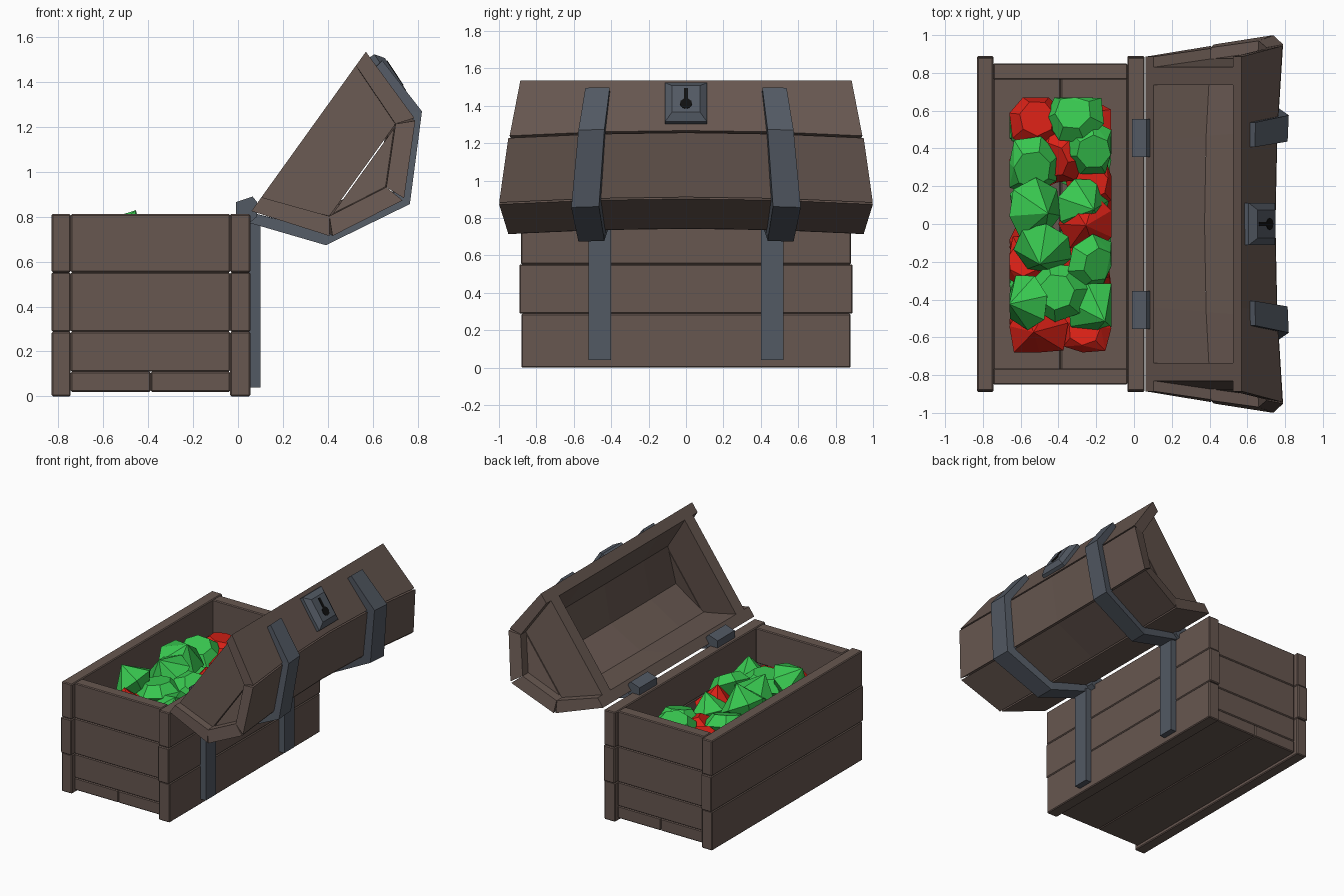
import bpy, bmesh, math, random
from mathutils import Vector, Euler

if "Cube" in bpy.data.objects:
    bpy.data.objects.remove(bpy.data.objects["Cube"])

random.seed(4)


def material(name, rgb):
    m = bpy.data.materials.new(name)
    m.diffuse_color = (*rgb, 1)
    m.use_nodes = True
    m.node_tree.nodes["Principled BSDF"].inputs["Base Color"].default_value = m.diffuse_color
    return m


WOOD = material("wood", (0.135, 0.095, 0.08))
IRON = material("iron", (0.085, 0.10, 0.125))
BLACK = material("dark_hole", (0.005, 0.005, 0.005))
GREEN = material("green_gem", (0.04, 0.58, 0.08))
RED = material("red_gem", (0.7, 0.015, 0.008))


def finish(bm, name, mat):
    bmesh.ops.recalc_face_normals(bm, faces=bm.faces)
    me = bpy.data.meshes.new(name)
    bm.to_mesh(me)
    bm.free()
    me.materials.append(mat)
    ob = bpy.data.objects.new(name, me)
    bpy.context.collection.objects.link(ob)
    return ob


def loft(name, rings, mat):
    """Skin a list of equal-length closed rings and cap both ends."""
    bm = bmesh.new()
    vs = [[bm.verts.new(p) for p in r] for r in rings]
    n = len(rings[0])
    for a, b in zip(vs, vs[1:]):
        for i in range(n):
            j = (i + 1) % n
            bm.faces.new((a[i], a[j], b[j], b[i]))
    bm.faces.new(vs[0])
    bm.faces.new(vs[-1])
    return finish(bm, name, mat)


def box(name, x, y, z, mat, bevel=0.006):
    ring = lambda h: [(x[0], y[0], h), (x[1], y[0], h), (x[1], y[1], h), (x[0], y[1], h)]
    ob = loft(name, [ring(z[0]), ring(z[1])], mat)
    if bevel:
        mod = ob.modifiers.new("edge", "BEVEL")
        mod.width, mod.segments = bevel, 1
    return ob


# Chest body: three rows of planks round a two-plank floor
rows = [(0, 0.288, 0.88), (0.288, 0.552, 0.89), (0.552, 0.812, 0.882)]
for i, (z0, z1, half) in enumerate(rows):
    box(f"long_plank_left_{i}", (-0.83, -0.745), (-half, half), (z0, z1), WOOD)
    box(f"long_plank_right_{i}", (-0.035, 0.055), (-half, half), (z0, z1), WOOD)
    for s in (-1, 1):
        ys = sorted((s * 0.765, s * 0.85))
        box(f"end_plank_{i}", (-0.745, -0.035), ys, (max(z0, 0.11), z1), WOOD)
box("floor_plank_left", (-0.745, -0.388), (-0.85, 0.85), (0.02, 0.11), WOOD)
box("floor_plank_right", (-0.388, -0.035), (-0.85, 0.85), (0.02, 0.11), WOOD)


# Lid space: u along the opening, v outward, turned open about the hinge
def lid_point(u, v, y):
    return Vector((0.06 + 0.583 * u + 0.812 * v, y, 0.825 + 0.812 * u - 0.583 * v))


def flare(v):
    return 0.89 + 0.11 * (max(v, 0) / 0.522) ** 1.6


def warp(u, v, t):
    sag = 0.05 * (1 - t * t) * min(1, max(v, 0) / 0.36)
    return lid_point(u, v - sag, t * flare(v))


def lerp(a, b, f):
    return (a[0] + (b[0] - a[0]) * f, a[1] + (b[1] - a[1]) * f)


OUTER = [(0, 0), (0.115, 0.355), (0.437, 0.522), (0.758, 0.355), (0.874, 0)]
INNER = [(0.076, 0), (0.184, 0.295), (0.437, 0.426), (0.69, 0.295), (0.798, 0)]

# Lid planks, bowed along their length, with narrow grooves between them
for i in range(4):
    a, b = OUTER[i], OUTER[i + 1]
    section = [lerp(a, b, 0.0 if i == 0 else 0.018), lerp(a, b, 1.0 if i == 3 else 0.982),
               INNER[i + 1], INNER[i]]
    end = 1.0 if i in (1, 2) else 0.995
    loft(f"lid_plank_{i}", [[warp(u, v, t * end) for u, v in section]
                            for t in (-1, -0.5, 0, 0.5, 1)], WOOD)

# Lid end panels, each a lower and an upper board
lower = [INNER[0], INNER[1], INNER[3], INNER[4]]
upper = [(INNER[1][0], 0.301), INNER[2], (INNER[3][0], 0.301)]
for s in (-1, 1):
    for name, shape in (("lower", lower), ("upper", upper)):
        loft(f"lid_end_{name}", [[lid_point(u, v, s * (flare(v) - d)) for u, v in shape]
                                 for d in (0.06, 0.155)], WOOD)

# Iron straps over the lid, down the back, and hinge blocks
strap_out = [(-0.05, 0.02), (0.07, 0.39), (0.437, 0.587), (0.804, 0.39), (0.885, 0.09)]
strap_in = [(0.0, 0.02), (0.11, 0.335), (0.437, 0.50), (0.764, 0.335), (0.835, 0.08)]
for s in (-1, 1):
    rings = []
    for o, n in zip(strap_out, strap_in):
        rings.append([warp(*o, s * 0.455), warp(*o, s * 0.6), warp(*n, s * 0.6), warp(*n, s * 0.455)])
    loft("lid_strap", rings, IRON)
    box("body_strap", (0.05, 0.10), sorted((s * 0.40, s * 0.52)), (0.04, 0.78), IRON, 0)
    hinge = [(-0.01, 0.805), (-0.01, 0.865), (0.065, 0.89), (0.085, 0.865), (0.085, 0.80), (0.055, 0.775)]
    loft("hinge", [[(x, s * y, z) for x, z in hinge] for y in (0.355, 0.557)], IRON)

# Lock plate on the lid's front plank
top_edge, low_edge = warp(*OUTER[4], 0), warp(*OUTER[3], 0)
down = (low_edge - top_edge).normalized()
normal = Vector((-down.z, 0, down.x))
if normal.x < 0:
    normal = -normal
origin = top_edge + down * 0.155


def on_lock(y, d, h):
    return origin + Vector((0, y, 0)) + down * d + normal * h


def lock_ring(w, l, h):
    return [on_lock(y * w, d * l, h) for y, d in ((-1, -1), (1, -1), (1, 1), (-1, 1))]


loft("lock_plate", [lock_ring(0.112, 0.125, -0.02), lock_ring(0.112, 0.125, 0.025),
                    lock_ring(0.075, 0.085, 0.055)], IRON)

# Keyhole: round hole with a slot
hole = [(0.033 * math.sin(math.radians(a)), 0.03 + 0.033 * math.cos(math.radians(a)))
        for a in range(-160, 161, 40)]
hole += [(0.011, -0.07), (-0.011, -0.07)]
loft("keyhole", [[on_lock(y, d, h) for y, d in hole] for h in (0.05, 0.058)], BLACK)


# Gems: faceted crown over a pointed base, piled inside the chest
def add_gem(bm, pos, r, rot):
    pts = [Vector((0, 0, -0.95))]
    for i in range(7):
        a = i * math.tau / 7
        c, s = math.cos(a), math.sin(a)
        pts += [Vector((c, s, 0)), Vector((0.6 * c, 0.6 * s, 0.45))]
    verts = []
    for p in pts:
        q = rot.to_matrix() @ (p * r) + Vector(pos)
        q.x = min(-0.12, max(-0.66, q.x))
        q.y = min(0.67, max(-0.68, q.y))
        q.z = max(0.112, q.z)
        verts.append(bm.verts.new(q))
    res = bmesh.ops.convex_hull(bm, input=verts)
    junk = {e for e in res["geom_interior"] + res["geom_unused"] if isinstance(e, bmesh.types.BMVert)}
    bmesh.ops.delete(bm, geom=list(junk), context="VERTS")


greens = [(-0.31, 0.58, 0.66), (-0.55, 0.31, 0.64), (-0.22, 0.40, 0.64), (-0.53, 0.08, 0.69),
          (-0.27, 0.10, 0.58), (-0.48, -0.13, 0.68), (-0.22, -0.20, 0.66), (-0.57, -0.41, 0.70),
          (-0.40, -0.36, 0.66), (-0.20, -0.45, 0.60)]
reds = [(-0.52, 0.55, 0.60), (-0.40, 0.36, 0.58), (-0.22, 0.22, 0.52), (-0.24, 0.0, 0.59),
        (-0.33, -0.24, 0.52), (-0.58, -0.20, 0.52), (-0.51, -0.57, 0.57), (-0.25, -0.57, 0.55)]
for k in range(24):
    spot = (-0.53 + 0.28 * (k % 2), -0.52 + 0.208 * (k // 2 % 6), 0.24 + 0.17 * (k // 12))
    (greens if (k // 2 + k) % 2 else reds).append(spot)
for name, spots, mat in (("green_gems", greens, GREEN), ("red_gems", reds, RED)):
    bm = bmesh.new()
    for p in spots:
        tilt = random.choice((0, math.pi)) + random.uniform(-0.7, 0.7)
        add_gem(bm, p, random.uniform(0.145, 0.17), Euler((tilt, random.uniform(-0.5, 0.5), random.uniform(0, 6.28))))
    bmesh.ops.dissolve_limit(bm, angle_limit=0.02, verts=bm.verts, edges=bm.edges)
    finish(bm, name, mat)
